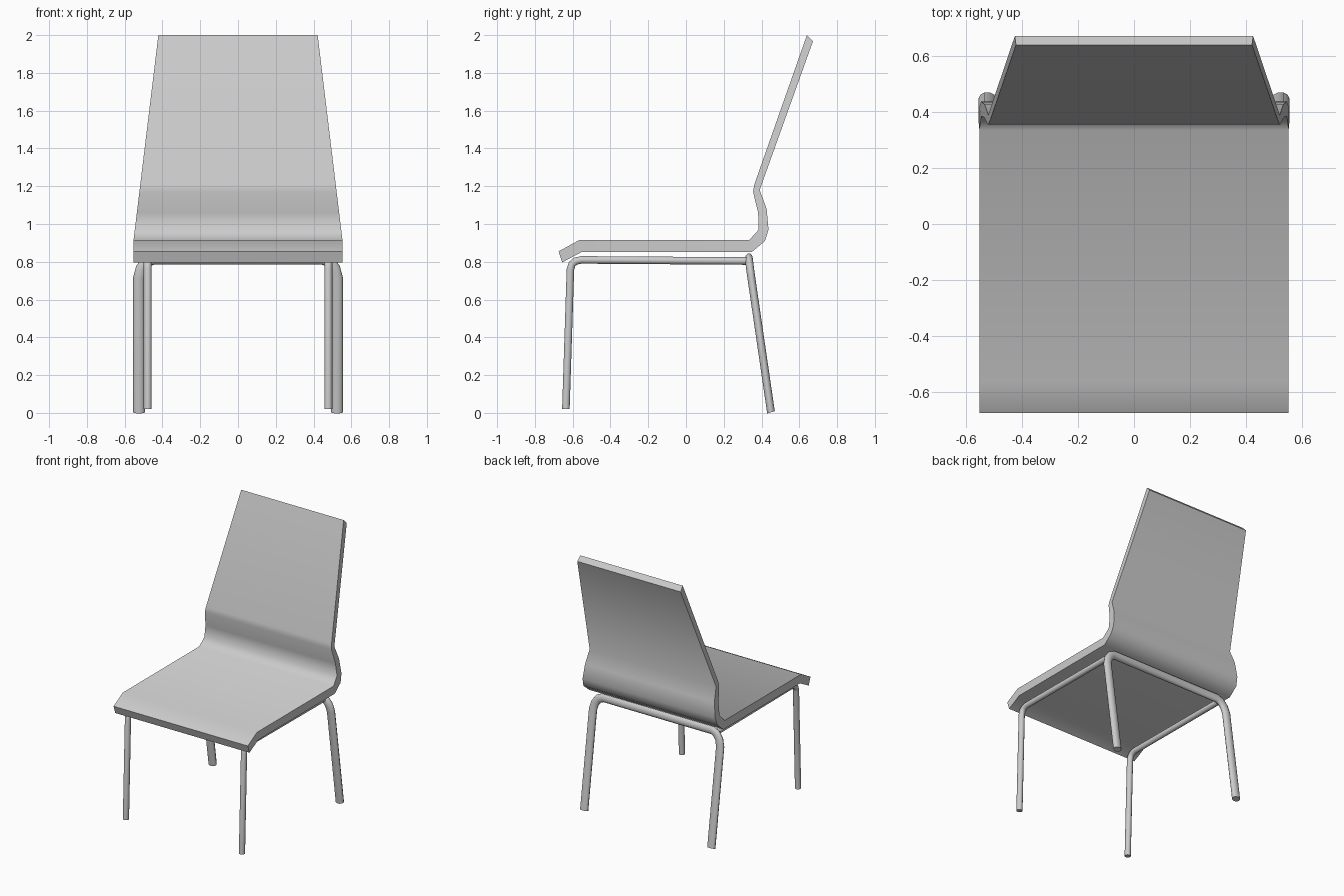
import bpy, bmesh, math

if "Cube" in bpy.data.objects:
    bpy.data.objects.remove(bpy.data.objects["Cube"])


def finish(obj, angle=40):
    bpy.ops.object.select_all(action='DESELECT')
    obj.select_set(True)
    bpy.context.view_layer.objects.active = obj
    if obj.type == 'CURVE':
        bpy.ops.object.convert(target='MESH')
    bpy.ops.object.shade_smooth_by_angle(angle=math.radians(angle))


def tube(name, path, radius, depth_scale=1.0):
    """Round tube along a path, flattened in y by depth_scale."""
    curve = bpy.data.curves.new(name, 'CURVE')
    curve.dimensions = '3D'
    curve.bevel_depth = radius
    curve.bevel_resolution = 3
    curve.use_fill_caps = True
    spline = curve.splines.new('POLY')
    spline.points.add(len(path) - 1)
    for p, (x, y, z) in zip(spline.points, path):
        p.co = (x, y / depth_scale, z, 1)
    obj = bpy.data.objects.new(name, curve)
    bpy.context.collection.objects.link(obj)
    obj.scale.y = depth_scale
    finish(obj)


# Seat and backrest: one bent sheet, pairs of upper and lower (y, z) points
upper = [(-0.675, 0.855), (-0.565, 0.915), (0.335, 0.915), (0.385, 0.97),
         (0.382, 1.06), (0.355, 1.17), (0.362, 1.21), (0.64, 2.0)]
lower = [(-0.655, 0.797), (-0.55, 0.853), (0.35, 0.853), (0.418, 0.91),
         (0.437, 0.97), (0.427, 1.08), (0.39, 1.18), (0.672, 1.967)]


def half_width(z):
    return 0.553 - max(0, z - 0.915) * 0.121


bm = bmesh.new()
rings = []
for u, l in zip(upper, lower):
    corners = [(-1, u), (1, u), (1, l), (-1, l)]
    rings.append([bm.verts.new((s * half_width(p[1]), *p)) for s, p in corners])
for a, b in zip(rings, rings[1:]):
    for i in range(4):
        j = (i + 1) % 4
        bm.faces.new((a[i], a[j], b[j], b[i]))
bm.faces.new(rings[0])
bm.faces.new(rings[-1])
bmesh.ops.recalc_face_normals(bm, faces=bm.faces[:])
mesh = bpy.data.meshes.new("seat_and_backrest")
bm.to_mesh(mesh)
bm.free()
shell = bpy.data.objects.new("seat_and_backrest", mesh)
bpy.context.collection.objects.link(shell)
finish(shell, 50)

# Front legs bending back into the side rails
for side, s in (("left", -1), ("right", 1)):
    yz = [(-0.636, 0.02), (-0.612, 0.76), (-0.603, 0.788), (-0.585, 0.803),
          (-0.555, 0.81), (0.33, 0.804)]
    tube("front_leg_and_rail_" + side, [(s * 0.478, y, z) for y, z in yz], 0.021)

# Rear legs joined by a crossbar under the seat
half = [(0.524, 0.45, 0.003), (0.524, 0.346, 0.715), (0.511, 0.339, 0.765),
        (0.485, 0.335, 0.80), (0.45, 0.333, 0.815)]
path = half + [(-x, y, z) for x, y, z in reversed(half)]
tube("rear_legs_and_crossbar", path, 0.031, 0.7)
